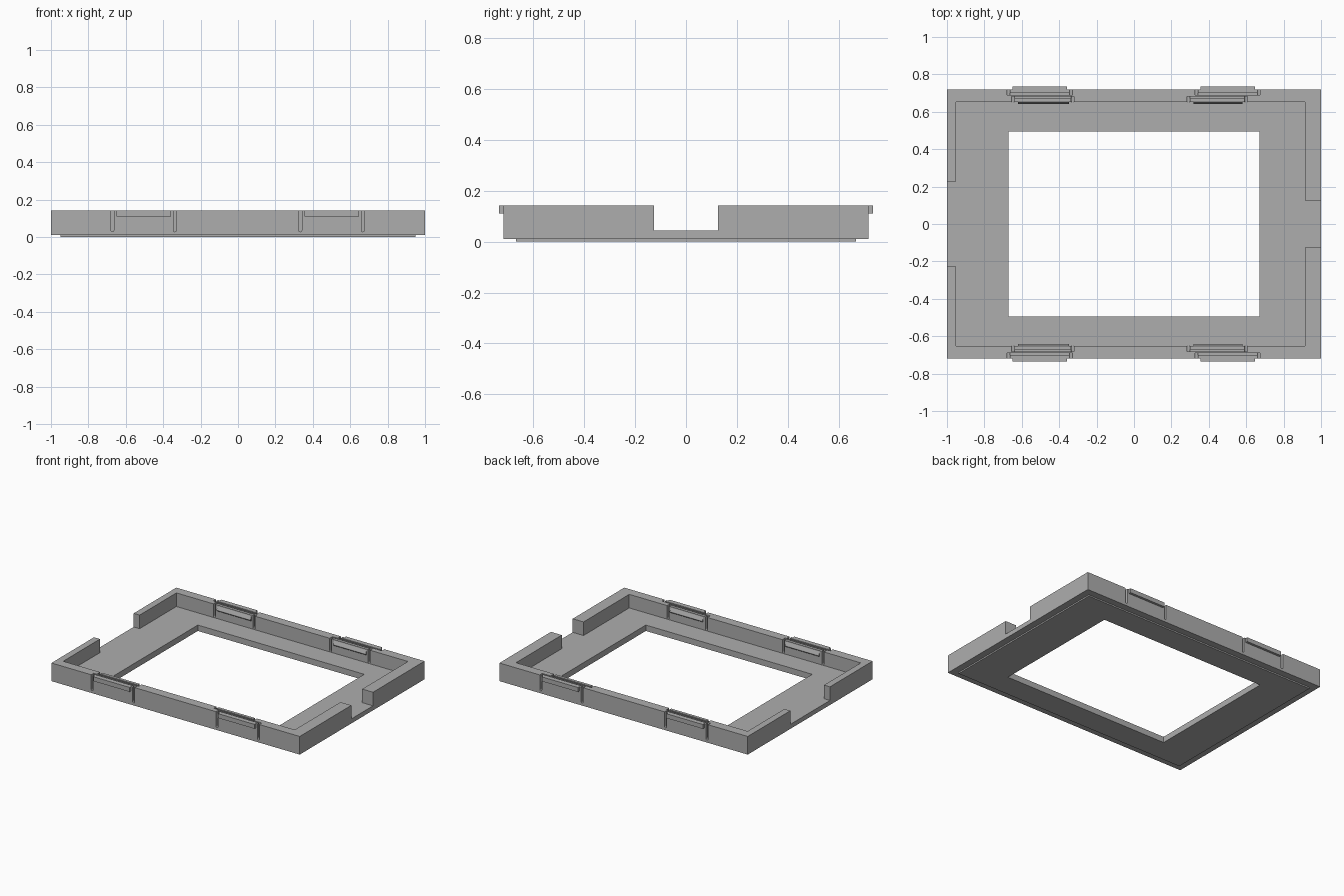
import bpy, math

if "Cube" in bpy.data.objects:
    bpy.data.objects.remove(bpy.data.objects["Cube"])

H, BASE, FLOOR = 0.142, 0.01, 0.043   # rim height, underside, tray floor

grey = bpy.data.materials.new("grey plastic")
grey.diffuse_color = (0.42, 0.42, 0.42, 1)
grey.use_nodes = True
grey.node_tree.nodes["Principled BSDF"].inputs["Base Color"].default_value = grey.diffuse_color


def prism(name, pts, axis, a, b):
    """Extrude a 2D profile along 'x' (pts are y,z), 'y' (x,z) or 'z' (x,y)."""
    def place(p, t):
        return {'x': (t, p[0], p[1]), 'y': (p[0], t, p[1]), 'z': (p[0], p[1], t)}[axis]
    n = len(pts)
    verts = [place(p, a) for p in pts] + [place(p, b) for p in pts]
    faces = [tuple(range(n)), tuple(range(2 * n - 1, n - 1, -1))]
    faces += [(i, i + n, (i + 1) % n + n, (i + 1) % n) for i in range(n)]
    me = bpy.data.meshes.new(name)
    me.from_pydata(verts, [], faces)
    me.materials.append(grey)
    ob = bpy.data.objects.new(name, me)
    bpy.context.collection.objects.link(ob)
    # consistent outward normals
    import bmesh
    bm = bmesh.new()
    bm.from_mesh(me)
    bmesh.ops.recalc_face_normals(bm, faces=bm.faces[:])
    bm.to_mesh(me)
    bm.free()
    return ob


def box(name, x0, x1, y0, y1, z0, z1):
    return prism(name, [(x0, y0), (x1, y0), (x1, y1), (x0, y1)], 'z', z0, z1)


def cut(target, cutter):
    mod = target.modifiers.new("cut", 'BOOLEAN')
    mod.operation, mod.solver, mod.object = 'DIFFERENCE', 'EXACT', cutter
    bpy.context.view_layer.objects.active = target
    bpy.ops.object.modifier_apply(modifier=mod.name)
    bpy.data.objects.remove(cutter, do_unlink=True)


def slot_profile(x0, x1, z0):
    """Narrow slot, open at the top, with a rounded bottom."""
    r, c = (x1 - x0) / 2, (x0 + x1) / 2
    arc = [(c + r * math.cos(t), z0 + r + r * math.sin(t))
           for t in (math.pi + math.pi * i / 6 for i in range(7))]
    return arc + [(x1, 0.2), (x0, 0.2)]


# Tray with raised rim
tray = box("tray_frame", -1, 1, -0.718, 0.718, BASE, H)
cut(tray, box("cavity", -0.952, 0.913, -0.651, 0.651, FLOOR, 0.3))
cut(tray, box("window", -0.67, 0.67, -0.495, 0.495, -0.1, 0.3))
cut(tray, box("left_gap", -1.1, -0.9, -0.228, 0.228, FLOOR, 0.3))
cut(tray, box("right_gap", 0.85, 1.1, -0.125, 0.125, FLOOR, 0.3))

# Thin lip under the tray
lip = box("bottom_lip", -0.95, 0.95, -0.668, 0.668, 0, BASE)
cut(lip, box("lip_window", -0.67, 0.67, -0.495, 0.495, -0.1, 0.1))

# Snap clips: slots around each tongue, in the outer and inner rim faces
W = 0.016
OUTER = [(-0.68, -0.33), (0.325, 0.675)]
INNER = [(-0.655, -0.32), (0.283, 0.608)]
for s, side in ((-1, "front"), (1, "back")):
    for spans, face, back, end, z0 in (
            (OUTER, "outer", (0.689, 0.70), (0.689, 0.75), 0.028),
            (INNER, "inner", (0.672, 0.683), (0.62, 0.683), FLOOR + 0.002)):
        for (x0, x1), hand in zip(spans, ("left", "right")):
            for a in (x0, x1 - W):
                cut(tray, prism("slot", slot_profile(a, a + W, z0), 'y',
                                s * end[0], s * end[1]))
            cut(tray, box("gap", x0 + W / 2, x1 - W / 2,
                          *sorted((s * back[0], s * back[1])), z0 + W / 2, 0.2))
            name = f"{side}_{hand}_{face}_catch"
            if face == "outer":
                # square catch along the top of the tongue
                box(name, x0 + 0.03, x1 - 0.028,
                    *sorted((s * 0.718, s * 0.735)), 0.11, H)
            else:
                # sloped ridge facing into the tray
                prism(name, [(s * 0.651, 0.135), (s * 0.641, 0.112),
                             (s * 0.641, 0.106), (s * 0.651, 0.098)], 'x',
                      x0 + 0.034, x1 - 0.028)
